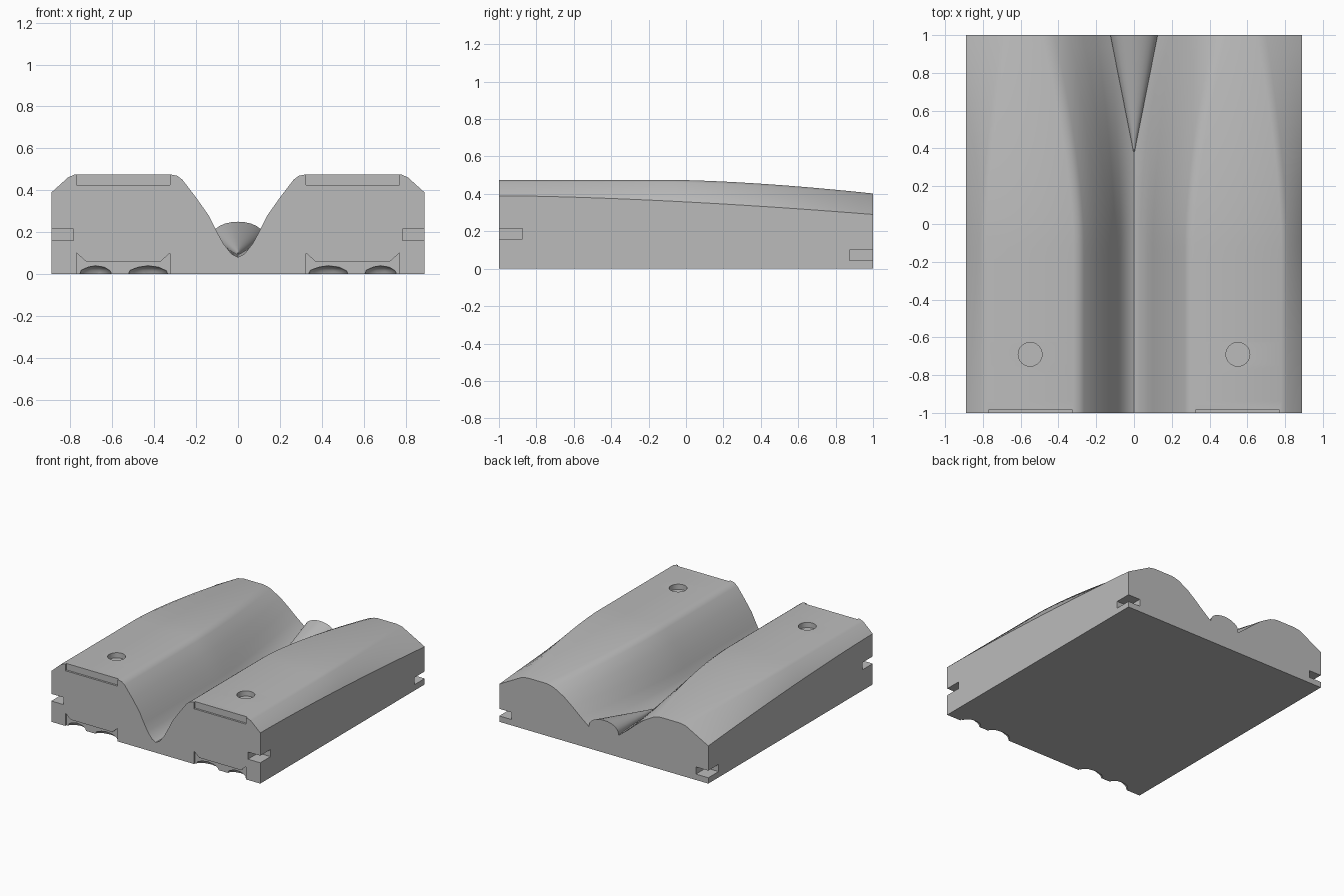
import bpy, bmesh, math
from mathutils import Matrix

cube = bpy.data.objects.get("Cube")
if cube:
    bpy.data.objects.remove(cube, do_unlink=True)

grey = bpy.data.materials.new("plain grey")
grey.use_nodes = True
grey.diffuse_color = (0.5, 0.5, 0.5, 1)
grey.node_tree.nodes["Principled BSDF"].inputs["Base Color"].default_value = (0.5, 0.5, 0.5, 1)


def make_object(name, bm):
    bmesh.ops.recalc_face_normals(bm, faces=bm.faces)
    mesh = bpy.data.meshes.new(name)
    bm.to_mesh(mesh)
    bm.free()
    mesh.materials.append(grey)
    obj = bpy.data.objects.new(name, mesh)
    bpy.context.collection.objects.link(obj)
    return obj


def loft(name, sections):
    """Skin a list of closed sections and cap both ends."""
    bm = bmesh.new()
    rings = [[bm.verts.new(p) for p in s] for s in sections]
    n = len(rings[0])
    for a, b in zip(rings, rings[1:]):
        for i in range(n):
            j = (i + 1) % n
            bm.faces.new((a[i], a[j], b[j], b[i]))
    bm.faces.new(rings[0])
    bm.faces.new(rings[-1])
    return make_object(name, bm)


def box(name, x, y, z):
    return loft(name, [[(x[0], v, z[0]), (x[1], v, z[0]), (x[1], v, z[1]), (x[0], v, z[1])] for v in y])


def smooth(obj, degrees):
    bpy.ops.object.select_all(action='DESELECT')
    obj.select_set(True)
    bpy.context.view_layer.objects.active = obj
    bpy.ops.object.shade_smooth_by_angle(angle=math.radians(degrees))


# Grooved block: half profiles at the front and the back, centre outwards
front = [(0, .08), (.03, .095), (.07, .145), (.1, .2), (.14, .28), (.2, .365), (.265, .45),
         (.29, .469), (.32, .475), (.78, .475), (.81, .462), (.89, .39)]
back = [(0, .12), (.05, .135), (.13, .17), (.2, .225), (.27, .285), (.34, .34), (.42, .385),
        (.46, .398), (.49, .402), (.65, .402), (.7, .392), (.89, .29)]


def block_section(y):
    t = (max(0, y + .1) / 1.1) ** 1.6
    s = ((y + 1) / 2) ** 1.6
    half = [(a[0] + (b[0] - a[0]) * t, a[1] + (b[1] - a[1]) * t) for a, b in zip(front, back)]
    half[-1] = (.89, .39 - .1 * s)
    half.append((.89, 0))
    outline = [(-x, z) for x, z in reversed(half)] + half[1:]
    return [(x, y, z) for x, z in outline]


block = loft("grooved_block", [block_section(-1 + i / 16) for i in range(33)])

# Cutters, repeated on both sides
cutters = []
for side in (-1, 1):
    def span(a, b):
        return sorted((side * a, side * b))

    # Corner notches
    cutters.append(box("front_notch", span(.785, .95), (-1.05, -.875), (.16, .215)))
    cutters.append(box("back_notch", span(.785, .95), (.875, 1.05), (.045, .1)))
    # Shallow pocket along the top of the front face
    cutters.append(box("top_pocket", span(.325, .77), (-1.05, -.985), (.425, .55)))
    # Eared recess along the bottom of the front face
    ears = [(.325, -.05), (.325, .1), (.37, .06), (.725, .06), (.77, .1), (.77, -.05)]
    cutters.append(loft("bottom_recess", [[(side * x, y, z) for x, z in ears] for y in (-1.05, -.985)]))
    # Uneven hollows behind the recess
    for x, width in ((.43, .1), (.68, .08)):
        bm = bmesh.new()
        bmesh.ops.create_icosphere(bm, subdivisions=2, radius=1,
                                   matrix=Matrix.Translation((side * x, -.985, -.005))
                                   @ Matrix.Diagonal((width, .05, .045, 1)))
        cutters.append(make_object("hollow", bm))
    # Round hole in the plateau
    bm = bmesh.new()
    bmesh.ops.create_cone(bm, cap_ends=True, segments=32, radius1=.063, radius2=.063, depth=.2,
                          matrix=Matrix.Translation((side * .55, -.69, .535)))
    cutters.append(make_object("plateau_hole", bm))

bpy.context.view_layer.objects.active = block
for cutter in cutters:
    cutter.hide_render = True
    cut = block.modifiers.new(cutter.name, 'BOOLEAN')
    cut.operation = 'DIFFERENCE'
    cut.solver = 'EXACT'
    cut.object = cutter
    bpy.ops.object.modifier_apply(modifier=cut.name)
    bpy.data.objects.remove(cutter, do_unlink=True)
smooth(block, 30)

# Tapered rounded ridge rising out of the groove towards the back
sections = []
for k in range(9):
    f = .02 + .98 * k / 8
    w, base, top = .125 * f, .09 + .09 * f, .1 + .15 * f
    arch = [(w * math.sin(a), base + (top - base) * math.cos(a))
            for a in (math.pi * (i / 12 - .5) for i in range(13))]
    arch += [(w, .06), (-w, .06)]
    sections.append([(x, .38 + .62 * k / 8, z) for x, z in arch])
ridge = loft("centre_ridge", sections)
smooth(ridge, 35)
